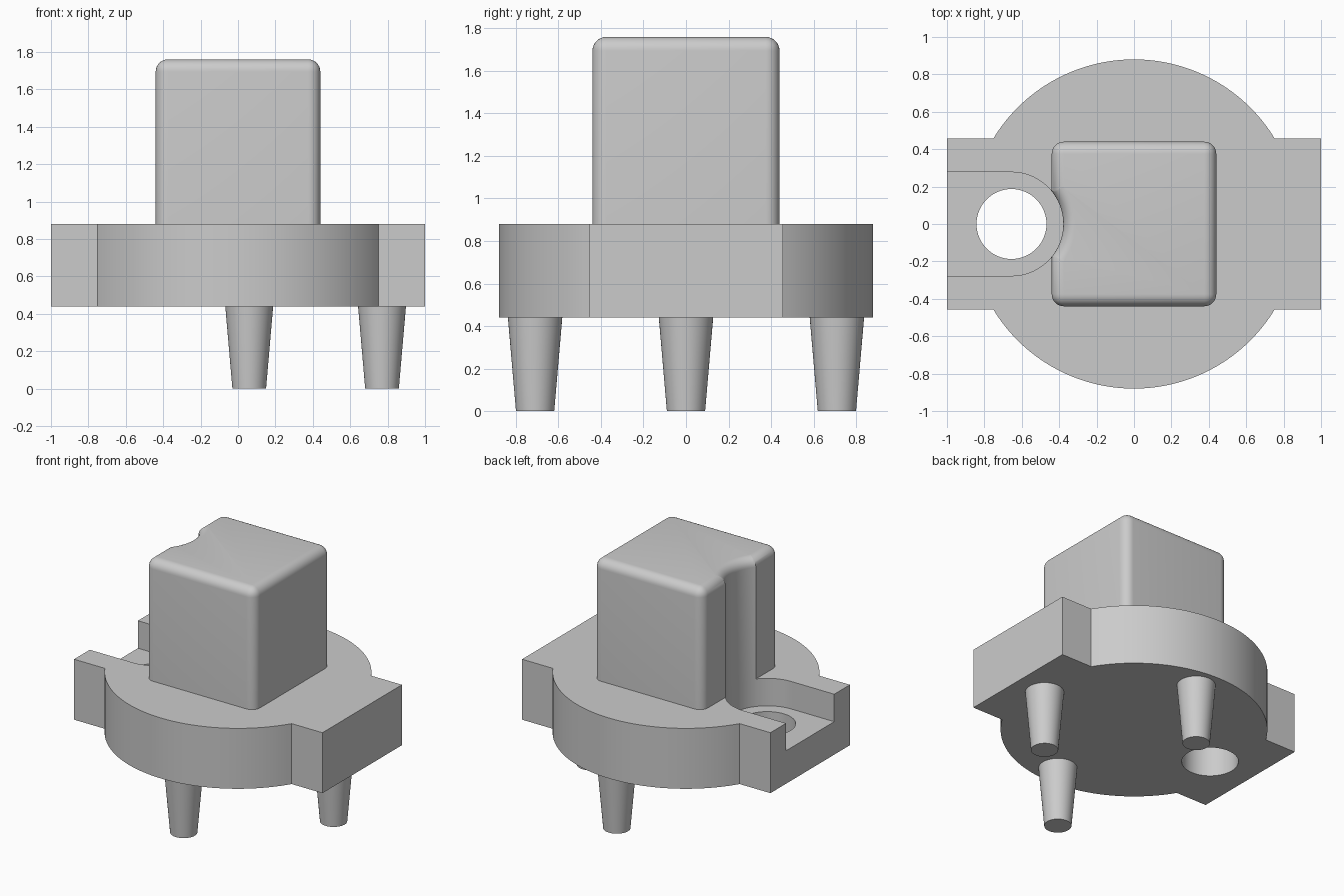
import bpy
import bmesh
from math import asin, acos, cos, sin, pi

cube = bpy.data.objects.get("Cube")
if cube:
    bpy.data.objects.remove(cube, do_unlink=True)

GREY = (0.6, 0.6, 0.6, 1)
grey = bpy.data.materials.new("plain grey")
grey.use_nodes = True
grey.diffuse_color = GREY
grey.node_tree.nodes["Principled BSDF"].inputs["Base Color"].default_value = GREY

BASE_Z, TOP_Z, CAP_Z = 0.44, 0.88, 1.76
POCKET_Z = 0.68
DISC_R, WING_X, WING_Y = 0.88, 1.0, 0.457
HOLE_X, HOLE_R, POCKET_R = -0.655, 0.187, 0.277
CAP_HALF, FILLET = 0.44, 0.065


def arc(cx, radius, start, end, steps):
    return [(cx + radius * cos(start + (end - start) * i / steps),
             radius * sin(start + (end - start) * i / steps))
            for i in range(steps + 1)]


def prism(outline, z0, z1):
    bm = bmesh.new()
    face = bm.faces.new([bm.verts.new((x, y, z0)) for x, y in outline])
    top = bmesh.ops.extrude_face_region(bm, geom=[face], use_keep_orig=True)
    moved = [v for v in top["geom"] if isinstance(v, bmesh.types.BMVert)]
    bmesh.ops.translate(bm, verts=moved, vec=(0, 0, z1 - z0))
    bmesh.ops.recalc_face_normals(bm, faces=bm.faces)
    return bm


def make_object(name, bm):
    mesh = bpy.data.meshes.new(name)
    bm.to_mesh(mesh)
    bm.free()
    mesh.materials.append(grey)
    obj = bpy.data.objects.new(name, mesh)
    bpy.context.collection.objects.link(obj)
    return obj


def activate(obj):
    bpy.ops.object.select_all(action="DESELECT")
    obj.select_set(True)
    bpy.context.view_layer.objects.active = obj


def smooth(obj):
    activate(obj)
    bpy.ops.object.shade_smooth_by_angle(angle=pi / 6)


def cut(obj, cutter):
    cutter.hide_render = True
    mod = obj.modifiers.new("cut", "BOOLEAN")
    mod.operation, mod.solver, mod.object = "DIFFERENCE", "EXACT", cutter
    activate(obj)
    bpy.ops.object.modifier_apply(modifier=mod.name)
    bpy.data.objects.remove(cutter, do_unlink=True)


# Round base plate with a square wing on each side
a = asin(WING_Y / DISC_R)
outline = [(WING_X, -WING_Y), (WING_X, WING_Y)]
outline += arc(0, DISC_R, a, pi - a, 64)
outline += [(-WING_X, WING_Y), (-WING_X, -WING_Y)]
outline += arc(0, DISC_R, pi + a, 2 * pi - a, 64)
plate = make_object("base_plate", prism(outline, BASE_Z, TOP_Z))

# Open-ended pocket and through hole in the right wing
slot = arc(HOLE_X, POCKET_R, -pi / 2, pi / 2, 48)
slot += [(-1.2, POCKET_R), (-1.2, -POCKET_R)]
cut(plate, make_object("pocket_cutter", prism(slot, POCKET_Z, 1.2)))
hole = arc(HOLE_X, HOLE_R, 0, 2 * pi, 64)[:-1]
cut(plate, make_object("hole_cutter", prism(hole, 0.2, 1.2)))
smooth(plate)

# Block on top, grooved in line with the pocket, with rounded edges
h = CAP_HALF
g = acos((-h - HOLE_X) / POCKET_R)
profile = [(-h, -h), (h, -h), (h, h), (-h, h)] + arc(HOLE_X, POCKET_R, g, -g, 24)
bm = prism(profile, TOP_Z, CAP_Z)
rounded = []
for e in bm.edges:
    v, w = e.verts
    on_top = min(v.co.z, w.co.z) > CAP_Z - 0.01
    corner = all(abs(abs(p.co.y) - h) < 0.001 for p in e.verts)
    upright = abs(v.co.z - w.co.z) > 0.1
    if on_top or (corner and upright):
        rounded.append(e)
bmesh.ops.bevel(bm, geom=rounded, offset=FILLET, segments=8, profile=0.5,
                affect="EDGES", clamp_overlap=False)
smooth(make_object("top_block", bm))

# Three tapered legs
for name, x, y in (("front_leg", 0.06, -0.71), ("back_leg", 0.06, 0.71),
                   ("left_leg", 0.77, 0)):
    bm = bmesh.new()
    bmesh.ops.create_cone(bm, cap_ends=True, segments=48, radius1=0.09,
                          radius2=0.128, depth=BASE_Z)
    bmesh.ops.translate(bm, verts=bm.verts, vec=(x, y, BASE_Z / 2))
    smooth(make_object(name, bm))
